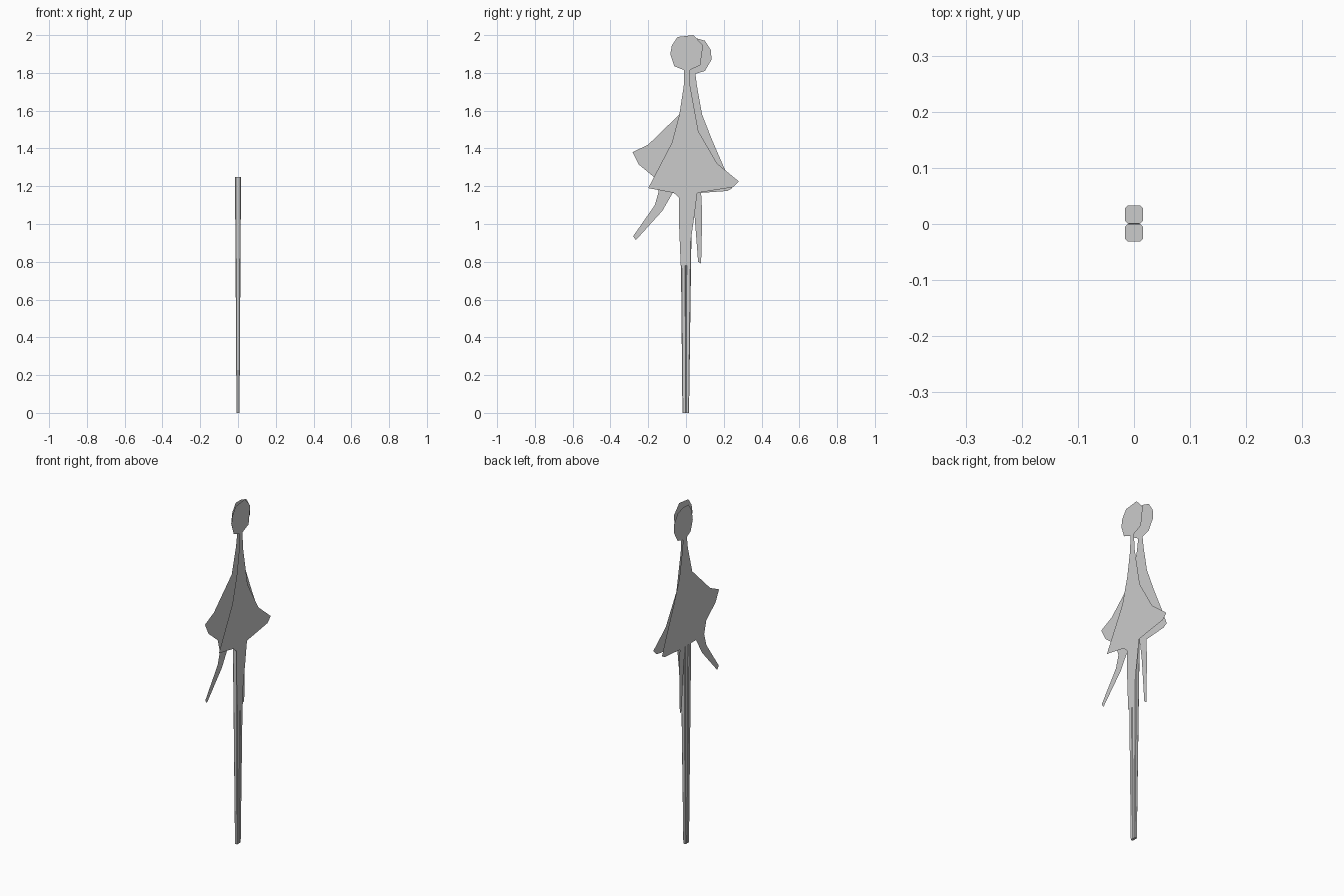
import bpy, bmesh

grey = bpy.data.materials.new("light grey")
grey.diffuse_color = (0.6, 0.6, 0.6, 1)


def finish(bm, name):
    me = bpy.data.meshes.new(name)
    bm.to_mesh(me)
    bm.free()
    me.materials.append(grey)
    ob = bpy.data.objects.new(name, me)
    bpy.context.collection.objects.link(ob)
    return ob


def panel(name, x, outline):
    """Flat cut-out in a plane of constant x, outline in (y, z)."""
    bm = bmesh.new()
    f = bm.faces.new([bm.verts.new((x, y, z)) for y, z in outline])
    f.normal_update()
    if f.normal.x * x < 0:
        f.normal_flip()
    bmesh.ops.triangulate(bm, faces=[f])
    return finish(bm, name)


def stick(name, base, top):
    """Tapered square rod with clipped corners; base/top = x0, x1, y0, y1, z."""
    bm = bmesh.new()
    rings = []
    for x0, x1, y0, y1, z in (base, top):
        c = 0.15 * (x1 - x0)
        pts = [(x0 + c, y0), (x1 - c, y0), (x1, y0 + c), (x1, y1 - c),
               (x1 - c, y1), (x0 + c, y1), (x0, y1 - c), (x0, y0 + c)]
        rings.append([bm.verts.new((x, y, z)) for x, y in pts])
    lo, hi = rings
    bm.faces.new(lo[::-1])
    bm.faces.new(hi)
    for i in range(8):
        j = (i + 1) % 8
        bm.faces.new((lo[i], lo[j], hi[j], hi[i]))
    return finish(bm, name)


# Head outline shared by both cut-outs, from neck left round to neck right
head = [(-0.01, 1.815), (-0.062, 1.835), (-0.083, 1.90), (-0.075, 1.945),
        (-0.045, 1.99), (0.04, 2.0), (0.09, 1.945), (0.075, 1.84), (0.02, 1.815)]

# Right-hand cut-out: flared body with a tail running down the rods
panel("right_panel", 0.016, head + [
    (0.022, 1.73), (0.066, 1.49), (0.165, 1.32), (0.28, 1.225), (0.25, 1.195),
    (0.06, 1.165), (0.045, 1.05), (0.025, 0.91), (0.02, 0.78), (-0.028, 0.78),
    (-0.036, 0.98), (-0.038, 1.14), (-0.065, 1.165), (-0.2, 1.19),
    (-0.075, 1.43), (-0.035, 1.58), (-0.012, 1.73)])

# Left-hand cut-out: winged body with two hanging strips
head_left = [(0.015, 1.80), (-0.02, 1.82), (-0.04, 1.88), (-0.03, 1.94),
             (0.0, 1.985), (0.05, 1.985), (0.10, 1.97), (0.132, 1.92),
             (0.135, 1.87), (0.10, 1.81), (0.05, 1.795)]
panel("left_panel", -0.016, head_left + [
    (0.058, 1.73), (0.085, 1.58), (0.14, 1.44), (0.205, 1.29), (0.245, 1.19),
    (0.22, 1.175), (0.08, 1.165), (0.086, 1.05), (0.08, 0.79), (0.064, 0.80),
    (0.045, 1.05), (0.03, 1.165), (-0.07, 1.165), (-0.125, 1.07),
    (-0.265, 0.915), (-0.28, 0.935), (-0.165, 1.10), (-0.145, 1.17),
    (-0.165, 1.245), (-0.25, 1.315), (-0.283, 1.38), (-0.2, 1.42),
    (-0.035, 1.58), (0.005, 1.73)])

# Pair of support rods side by side between the panels
stick("front_rod", (-0.008, 0.008, -0.019, -0.001, 0), (-0.016, 0.016, -0.031, 0.0, 1.25))
stick("back_rod", (-0.008, 0.008, -0.001, 0.016, 0), (-0.016, 0.016, 0.001, 0.033, 1.25))
